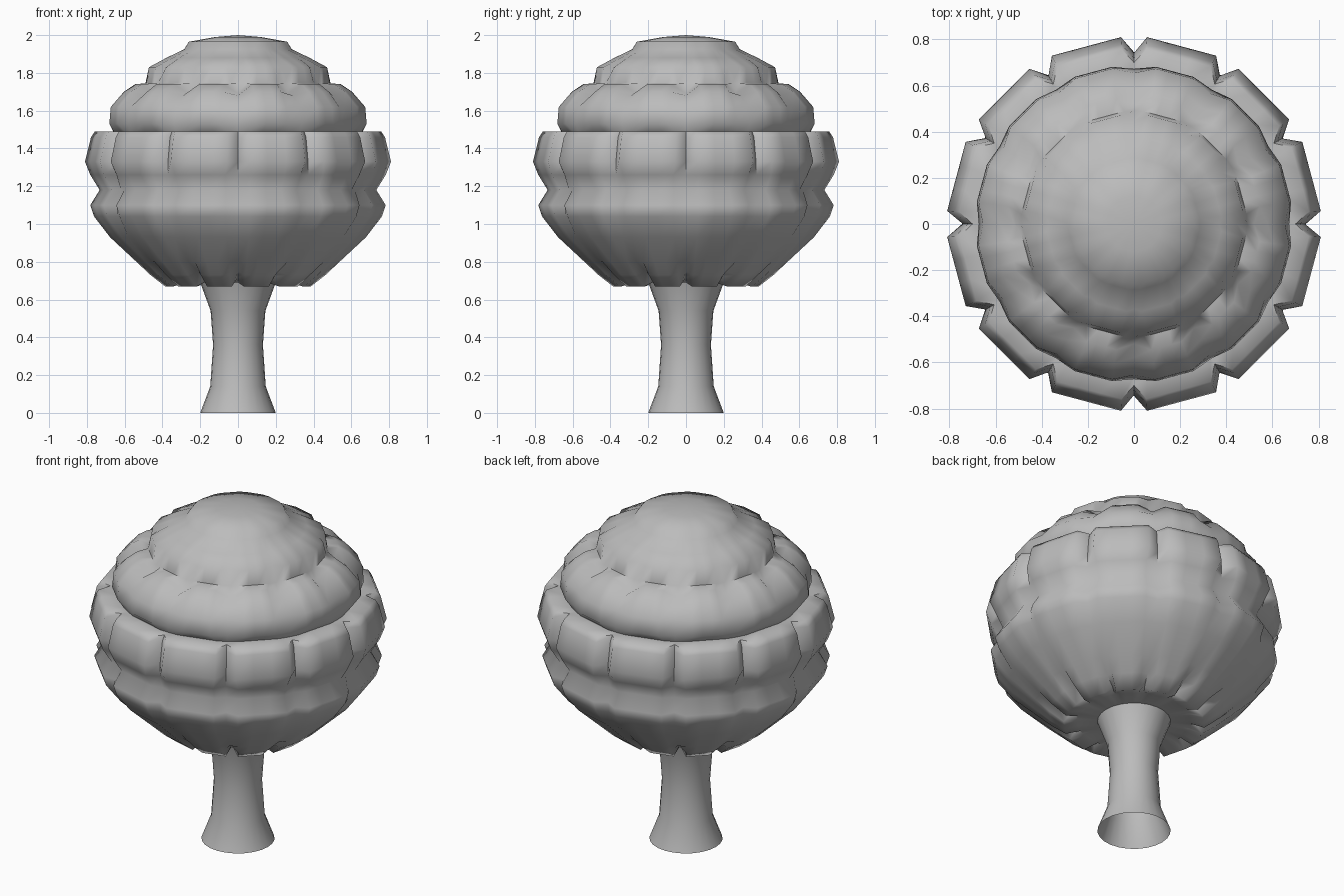
import bpy, math
from mathutils import Vector

old = bpy.data.objects.get("Cube")
if old:
    bpy.data.objects.remove(old)

LOBES = 12

grey = bpy.data.materials.new("plain grey")
grey.use_nodes = True
colour = (0.5, 0.5, 0.5, 1)
grey.diffuse_color = colour
grey.node_tree.nodes["Principled BSDF"].inputs["Base Color"].default_value = colour


def loft(name, rings, angle, cap=False):
    """Skin closed rings of equal size, bottom to top."""
    n = len(rings[0])
    verts = [p for ring in rings for p in ring]
    faces = []
    for k in range(len(rings) - 1):
        for i in range(n):
            j = (i + 1) % n
            faces.append((k * n + i, k * n + j, (k + 1) * n + j, (k + 1) * n + i))
    if cap:
        verts.append(Vector((0, 0, 2)))
        top = (len(rings) - 1) * n
        faces += [(top + i, top + (i + 1) % n, len(verts) - 1) for i in range(n)]
    mesh = bpy.data.meshes.new(name)
    mesh.from_pydata(verts, [], faces)
    mesh.materials.append(grey)
    obj = bpy.data.objects.new(name, mesh)
    bpy.context.collection.objects.link(obj)
    bpy.ops.object.select_all(action='DESELECT')
    obj.select_set(True)
    bpy.context.view_layer.objects.active = obj
    bpy.ops.object.shade_smooth_by_angle(angle=math.radians(angle))
    return obj


def polar(r, degrees, z):
    a = math.radians(degrees)
    return Vector((r * math.cos(a), r * math.sin(a), z))


def lobed_ring(z, r, notch=0, rise=0, corner=5):
    """One ring of lobes: a notch between lobes, then a straight front."""
    step = 360 / LOBES
    ring = []
    for k in range(LOBES):
        a, b = polar(r, k * step + corner, z), polar(r, (k + 1) * step - corner, z)
        ring += [polar(r - notch, k * step, z + rise), a,
                 a.lerp(b, 0.33), a.lerp(b, 0.67), b]
    return ring


# Crown: height, radius, notch depth, notch rise, corner angle
crown_rows = [
    (0.69, 0.18), (0.69, 0.31),
    (0.668, 0.385, 0.05, 0.05), (0.73, 0.465, 0.045, 0.02), (0.80, 0.54, 0.015),
    (0.93, 0.68, 0.01), (1.04, 0.765, 0.03), (1.10, 0.785, 0.045),
    (1.18, 0.735, 0.02),
    (1.26, 0.785, 0.04), (1.33, 0.812, 0.07, 0, 4), (1.46, 0.78, 0.06, 0, 4),
    (1.49, 0.76, 0.06, 0, 4), (1.49, 0.66),
    (1.53, 0.688, 0.015, 0, 8), (1.62, 0.68, 0.025, 0, 8), (1.70, 0.61, 0.03, -0.02, 8),
    (1.74, 0.55, 0.03, -0.05, 8), (1.745, 0.49),
    (1.83, 0.475, 0.03, 0, 7), (1.88, 0.38, 0.01), (1.925, 0.285), (1.965, 0.26),
    (1.99, 0.12),
]
loft("leaf_crown", [lobed_ring(*row) for row in crown_rows], 65, cap=True)

# Trunk: flared tube, open at the base
trunk_rows = [(0, 0.2), (0.14, 0.147), (0.36, 0.132), (0.54, 0.145), (0.69, 0.2)]
loft("trunk", [[polar(r, 360 * i / 24, z) for i in range(24)] for z, r in trunk_rows], 50)
